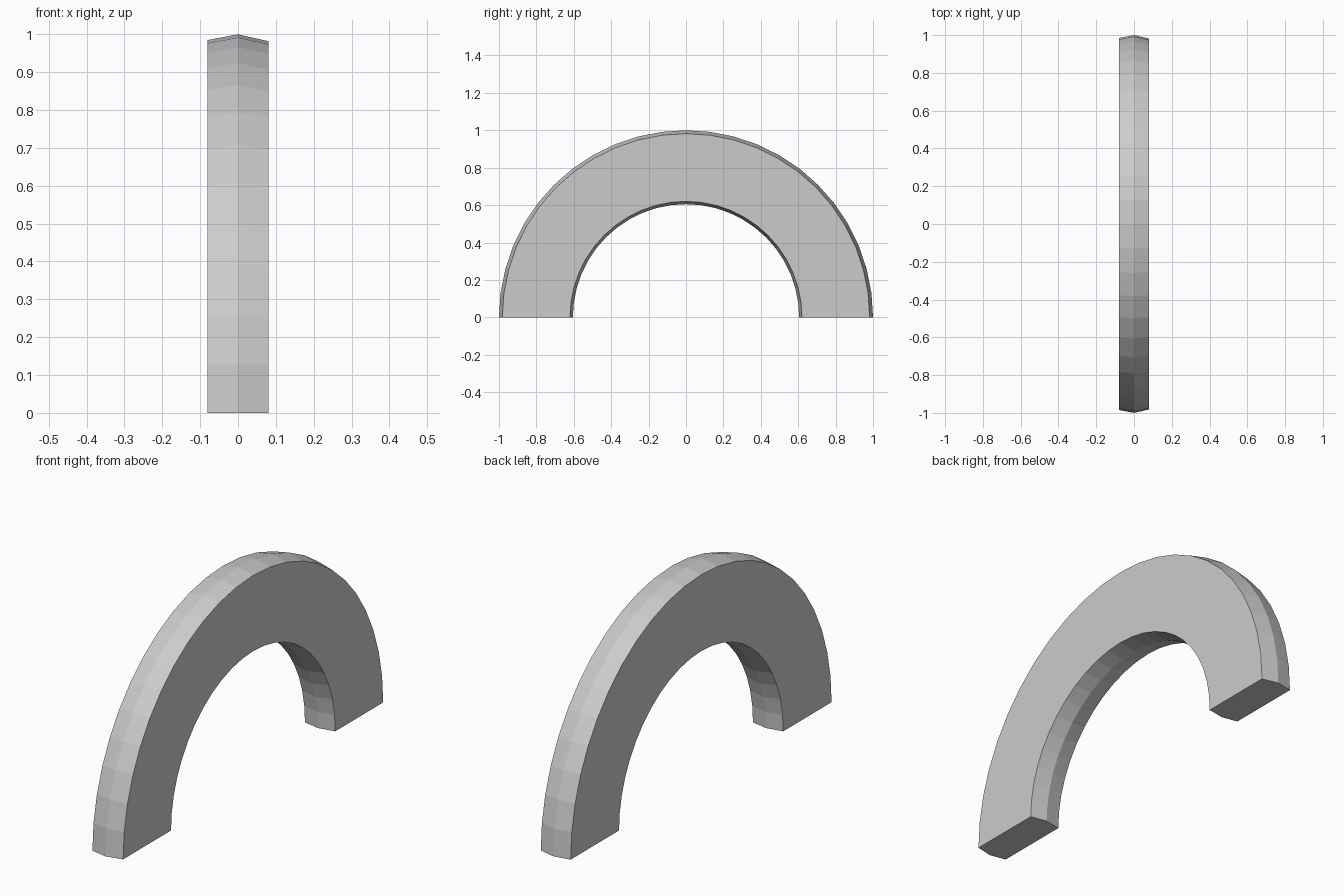
import bpy, bmesh, math

if "Cube" in bpy.data.objects:
    bpy.data.objects.remove(bpy.data.objects["Cube"])

SEGMENTS = 24

# Six-sided cross-section: (x, radius), bulging outwards and inwards at x = 0
PROFILE = [(-0.08, 0.985), (0, 1.0), (0.08, 0.982),
           (0.08, 0.62), (0, 0.605), (-0.08, 0.62)]

# Half-ring arch swept through 180 degrees, one ring of vertices per step
bm = bmesh.new()
rings = []
for i in range(SEGMENTS + 1):
    a = math.pi * i / SEGMENTS
    rings.append([bm.verts.new((x, r * math.cos(a), r * math.sin(a))) for x, r in PROFILE])

n = len(PROFILE)
for a, b in zip(rings, rings[1:]):
    for k in range(n):
        m = (k + 1) % n
        bm.faces.new((a[k], a[m], b[m], b[k]))

# Flat feet
bm.faces.new(rings[0])
bm.faces.new(rings[-1])
bmesh.ops.recalc_face_normals(bm, faces=bm.faces)

mesh = bpy.data.meshes.new("arch")
bm.to_mesh(mesh)
bm.free()
bpy.context.collection.objects.link(bpy.data.objects.new("arch", mesh))
